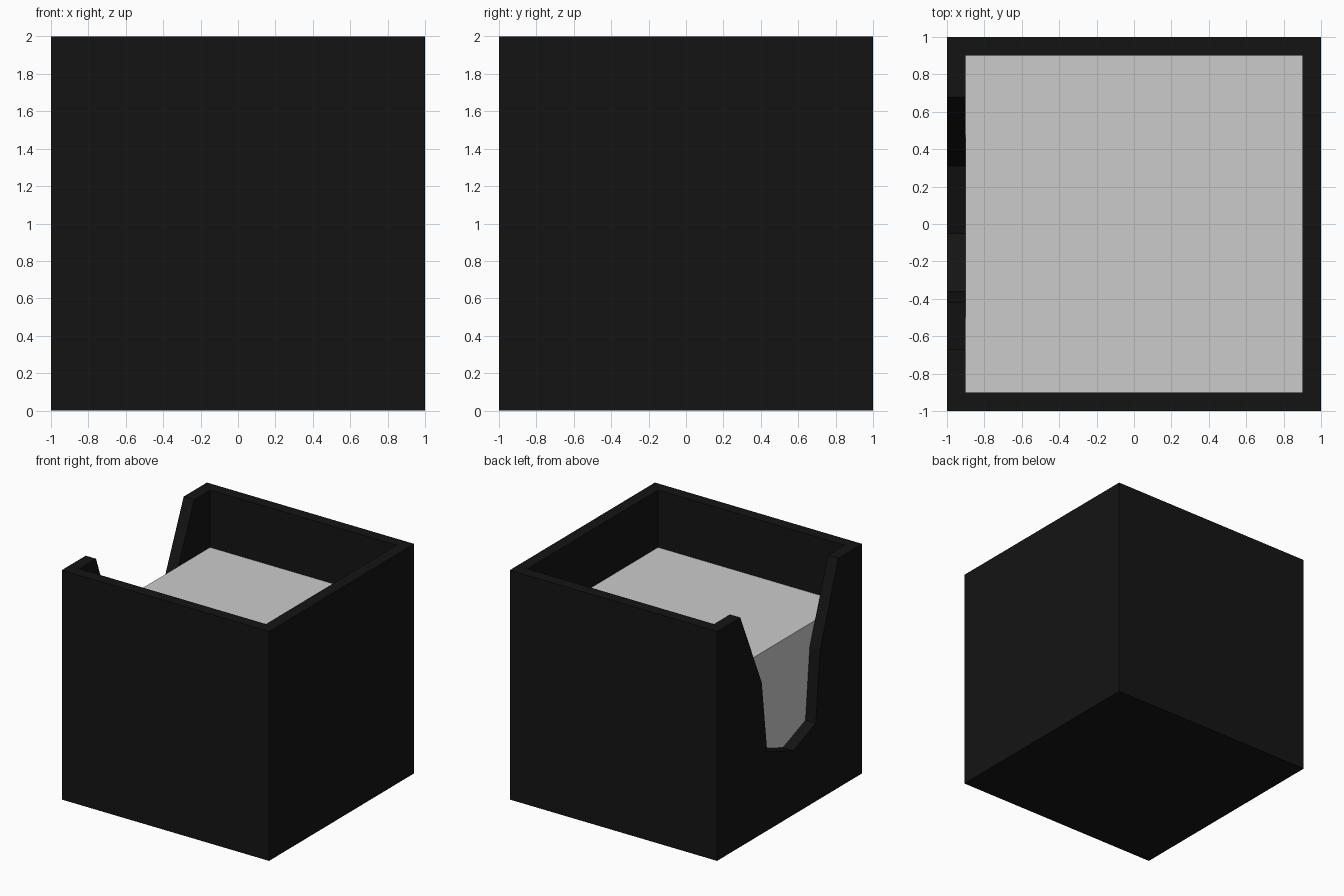
import bpy
import bmesh
from mathutils import Vector

if "Cube" in bpy.data.objects:
    bpy.data.objects.remove(bpy.data.objects["Cube"])


def make_object(name, bm):
    bmesh.ops.recalc_face_normals(bm, faces=bm.faces)
    mesh = bpy.data.meshes.new(name)
    bm.to_mesh(mesh)
    bm.free()
    obj = bpy.data.objects.new(name, mesh)
    bpy.context.collection.objects.link(obj)
    return obj


def block(name, half, z0, z1):
    bm = bmesh.new()
    bmesh.ops.create_cube(bm, size=1)
    for v in bm.verts:
        v.co = Vector((v.co.x * 2 * half, v.co.y * 2 * half,
                       z0 + (v.co.z + 0.5) * (z1 - z0)))
    return make_object(name, bm)


def prism_x(name, profile, x0, x1):
    bm = bmesh.new()
    face = bm.faces.new([bm.verts.new((x0, y, z)) for y, z in profile])
    ext = bmesh.ops.extrude_face_region(bm, geom=[face])
    verts = [e for e in ext["geom"] if isinstance(e, bmesh.types.BMVert)]
    bmesh.ops.translate(bm, verts=verts, vec=(x1 - x0, 0, 0))
    return make_object(name, bm)


def cut(target, cutter):
    mod = target.modifiers.new(cutter.name, "BOOLEAN")
    mod.operation = "DIFFERENCE"
    mod.solver = "EXACT"
    mod.object = cutter
    cutter.hide_render = True
    cutter.hide_set(True)


# Open-topped holder
holder = block("holder_box", 1.0, 0.0, 2.0)
cut(holder, block("cavity_cutter", 0.9, 0.1, 2.3))

# Faceted thumb notch through the left wall
notch = [(0.76, 2.2), (0.68, 2.0), (0.385, 1.32), (0.31, 0.69), (-0.05, 0.56),
         (-0.36, 0.68), (-0.42, 1.30), (-0.67, 2.0), (-0.74, 2.2)]
cut(holder, prism_x("notch_cutter", notch, -1.2, -0.7))

black = bpy.data.materials.new("black_plastic")
black.diffuse_color = (0.007, 0.007, 0.007, 1)
black.use_nodes = True
black.node_tree.nodes["Principled BSDF"].inputs["Base Color"].default_value = black.diffuse_color
holder.data.materials.append(black)

# Stack of note paper filling the holder
block("paper_stack", 0.9, 0.1, 1.5)
